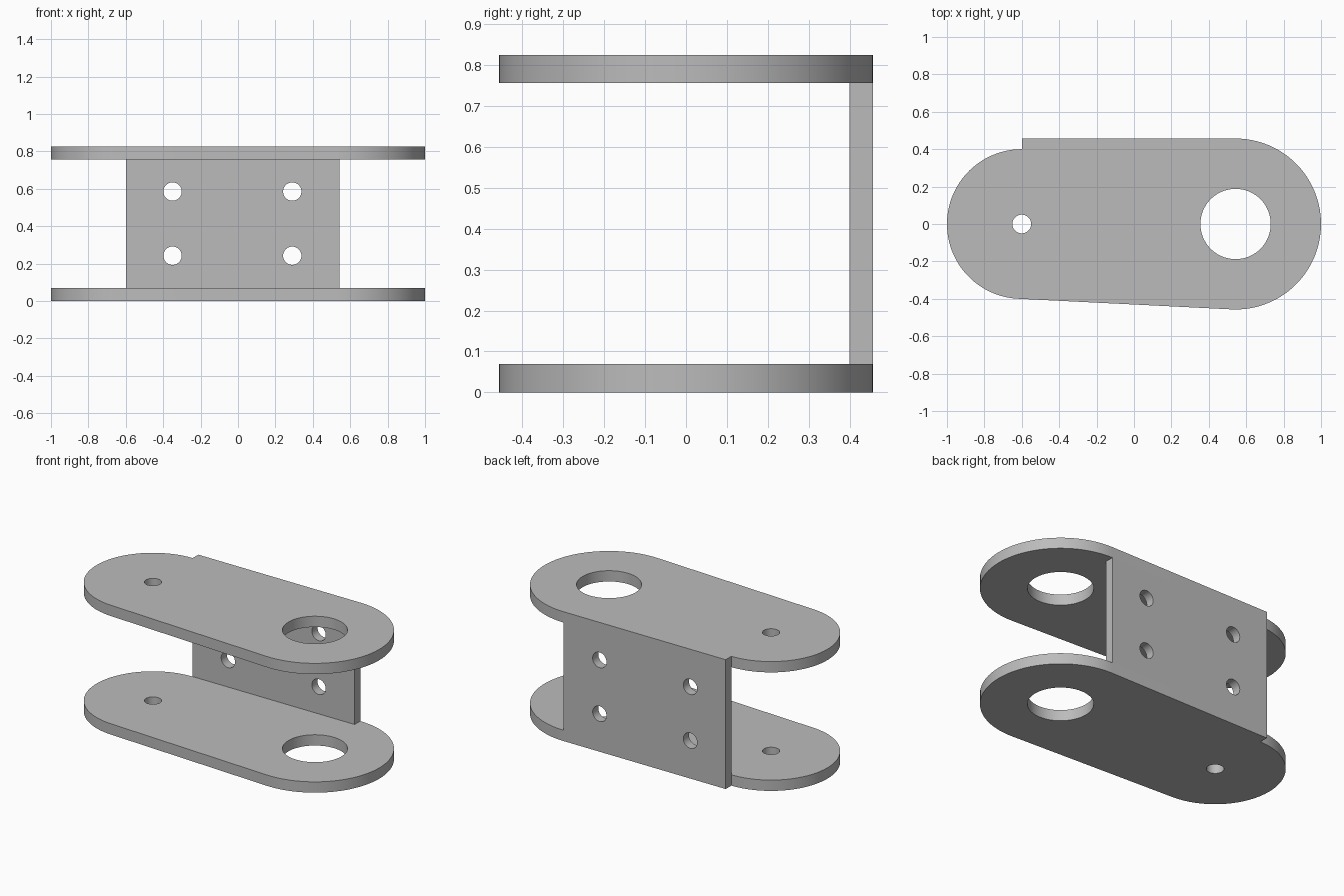
import bpy, bmesh, math
from mathutils import Matrix, Vector

cube = bpy.data.objects.get("Cube")
if cube:
    bpy.data.objects.remove(cube, do_unlink=True)

# Main dimensions
HEIGHT, THICK = 0.825, 0.069
SMALL_X, SMALL_R = -0.6, 0.4
BIG_X, BIG_R = 0.543, 0.457

GREY = (0.5, 0.5, 0.5, 1)
metal = bpy.data.materials.new("grey metal")
metal.diffuse_color = GREY
metal.use_nodes = True
metal.node_tree.nodes["Principled BSDF"].inputs["Base Color"].default_value = GREY


def arc(cx, cy, r, start, end, n):
    """Points along an arc, angles in radians."""
    steps = [start + (end - start) * i / n for i in range(n + 1)]
    return [(cx + r * math.cos(a), cy + r * math.sin(a)) for a in steps]


def circle(cx, cy, r, n=64):
    return arc(cx, cy, r, 0, 2 * math.pi, n)[:-1]


def sheet(name, loops, thickness, matrix):
    """Flat sheet from an outline and hole loops, extruded and placed."""
    bm = bmesh.new()
    for loop in loops:
        verts = [bm.verts.new((x, y, 0)) for x, y in loop]
        for i, v in enumerate(verts):
            bm.edges.new((verts[i - 1], v))
    bmesh.ops.triangle_fill(bm, edges=bm.edges[:], use_beauty=True, normal=Vector((0, 0, 1)))
    new = bmesh.ops.extrude_face_region(bm, geom=bm.faces[:], use_keep_orig=True)
    moved = [g for g in new["geom"] if isinstance(g, bmesh.types.BMVert)]
    bmesh.ops.translate(bm, verts=moved, vec=(0, 0, thickness))
    bmesh.ops.recalc_face_normals(bm, faces=bm.faces[:])
    bm.transform(matrix)
    bmesh.ops.recalc_face_normals(bm, faces=bm.faces[:])
    mesh = bpy.data.meshes.new(name)
    bm.to_mesh(mesh)
    bm.free()
    mesh.materials.append(metal)
    obj = bpy.data.objects.new(name, mesh)
    bpy.context.collection.objects.link(obj)
    bpy.ops.object.select_all(action='DESELECT')
    obj.select_set(True)
    bpy.context.view_layer.objects.active = obj
    bpy.ops.object.shade_smooth_by_angle(angle=math.radians(30))


# Tapered plates: the rounded ends share a tangent along the front edge
quarter = math.pi / 2
tangent = quarter + math.asin((BIG_R - SMALL_R) / (BIG_X - SMALL_X))
outline = (arc(BIG_X, 0, BIG_R, -tangent, quarter, 48)
           + [(SMALL_X, BIG_R)]
           + arc(SMALL_X, 0, SMALL_R, quarter, 2 * math.pi - tangent, 48))
plate = [outline, circle(BIG_X, 0, 0.188), circle(SMALL_X, 0, 0.05)]
for name, z in (("bottom_plate", 0), ("top_plate", HEIGHT - THICK)):
    sheet(name, plate, THICK, Matrix.Translation((0, 0, z)))

# Back wall with four bolt holes, drawn in x-z and stood upright
low, high = THICK, HEIGHT - THICK
wall = [[(SMALL_X, low), (BIG_X, low), (BIG_X, high), (SMALL_X, high)]]
wall += [circle(x, z, 0.049, 40) for x in (-0.35, 0.29) for z in (0.242, 0.585)]
upright = Matrix.Translation((0, BIG_R, 0)) @ Matrix.Rotation(quarter, 4, 'X')
sheet("back_wall", wall, BIG_R - SMALL_R, upright)
